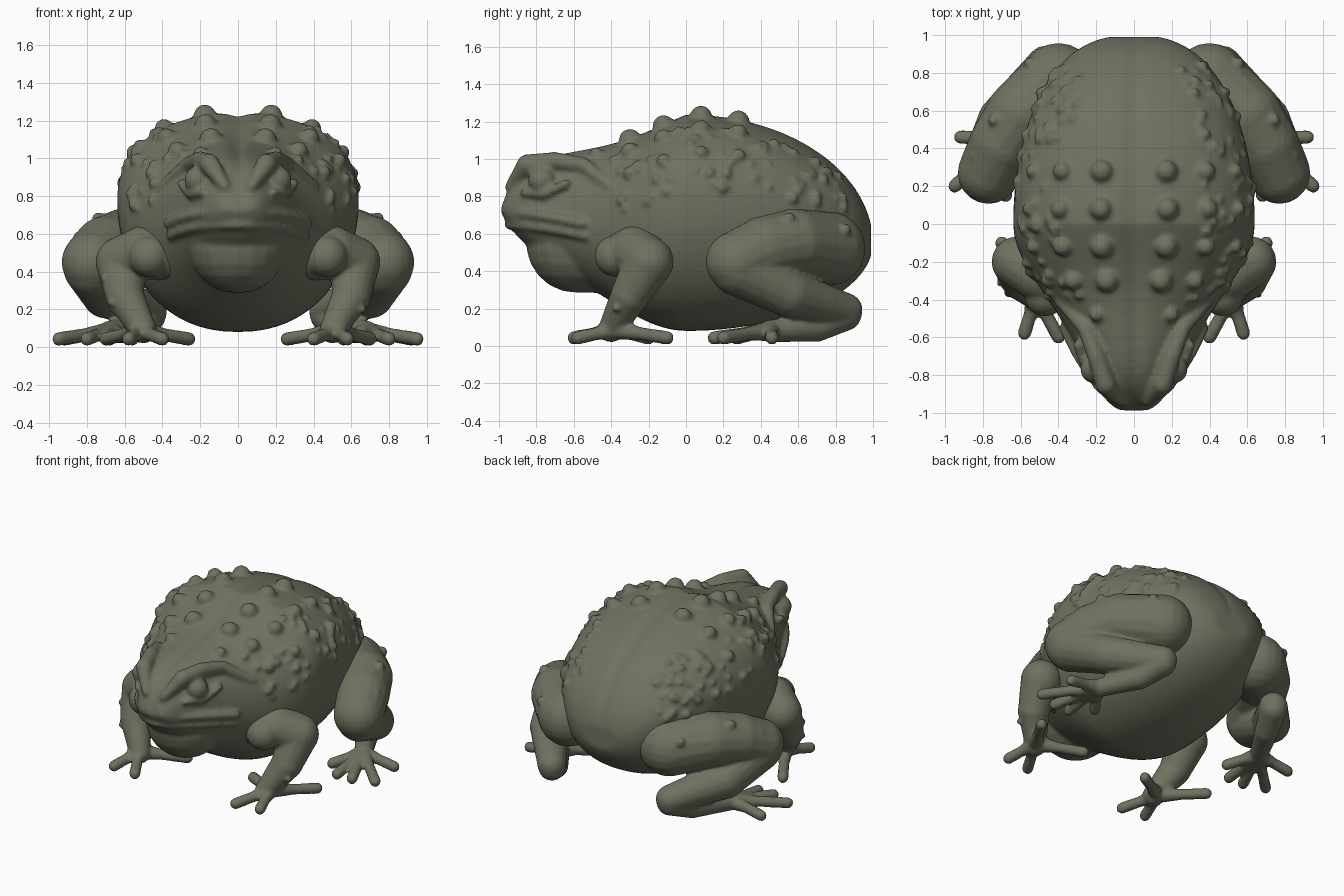
import bpy, bmesh, math, random
from mathutils import Vector, Matrix

random.seed(4)
if "Cube" in bpy.data.objects:
    bpy.data.objects.remove(bpy.data.objects["Cube"])

skin = bpy.data.materials.new("olive_skin")
skin.use_nodes = True
skin.diffuse_color = (0.165, 0.165, 0.12, 1)
shader = skin.node_tree.nodes["Principled BSDF"]
shader.inputs["Base Color"].default_value = skin.diffuse_color
shader.inputs["Roughness"].default_value = 0.7


def ball(bm, side, point, radius):
    x, y, z = point
    detail = 10 if radius < 0.05 else 20
    bmesh.ops.create_uvsphere(bm, u_segments=detail, v_segments=detail // 2 + 1,
                              radius=radius,
                              matrix=Matrix.Translation((x * side, y, z)))


def chain(bm, side, start_radius, end_radius, *points):
    """Rounded limb along the points, tapering from start to end."""
    points = [Vector(p) for p in points]
    total = sum((b - a).length for a, b in zip(points, points[1:]))
    radius = start_radius
    ball(bm, side, points[0], radius)
    for a, b in zip(points, points[1:]):
        span = b - a
        following = radius + (end_radius - start_radius) * span.length / total
        centre = (a + b) / 2
        centre.x *= side
        aim = Vector((span.x * side, span.y, span.z)).to_track_quat('Z', 'Y')
        bmesh.ops.create_cone(bm, cap_ends=True, segments=16, radius1=radius,
                              radius2=following, depth=span.length,
                              matrix=Matrix.Translation(centre) @ aim.to_matrix().to_4x4())
        ball(bm, side, b, following)
        radius = following


def finish(bm, name, voxel):
    """Fuse the overlapping volumes into one soft skin."""
    mesh = bpy.data.meshes.new(name)
    bm.to_mesh(mesh)
    bm.free()
    obj = bpy.data.objects.new(name, mesh)
    bpy.context.collection.objects.link(obj)
    fuse = obj.modifiers.new("fuse", 'REMESH')
    fuse.mode = 'VOXEL'
    fuse.voxel_size = voxel
    soften = obj.modifiers.new("soften", 'SMOOTH')
    soften.iterations = 4
    depsgraph = bpy.context.evaluated_depsgraph_get()
    baked = bpy.data.meshes.new_from_object(obj.evaluated_get(depsgraph))
    obj.modifiers.clear()
    obj.data = baked
    baked.materials.clear()
    baked.materials.append(skin)
    baked.shade_smooth()


def section(y):
    """Half width, bottom, widest height and top of the trunk at y."""
    front = min(y, 0)
    round_off = math.sqrt(1 - y * y)
    belly = math.exp(-4 * front * front)    # fades from trunk to head
    width = 0.64 * round_off ** 0.8 * (0.5 + 0.5 * belly)
    low = 0.55 - 0.47 * round_off + 0.25 * (1 - belly)
    top = 0.55 + 0.69 * round_off + 0.1 * math.sin(math.pi * front / 0.75)
    middle = low + (top - low) * (0.4 + 0.2 * belly)
    return width, low, middle, top


def surface(y, angle):
    width, low, middle, top = section(y)
    c, s = math.cos(angle), math.sin(angle)
    x = width * math.copysign(abs(c) ** 0.9, c)
    if s < 0:
        return Vector((x, y, middle + (middle - low) * s))
    groove = 0.02 * s * math.exp(-(x / 0.03) ** 2)
    return Vector((x, y, middle + (top - middle) * s ** 0.9 - groove))


# Trunk and head shell, rings closer together at both ends
body = bmesh.new()
RINGS, SIDES = 50, 64
rings = []
for k in range(RINGS + 1):
    y = -0.99 * math.cos(math.pi * k / RINGS)
    rings.append([body.verts.new(surface(y, math.tau * j / SIDES))
                  for j in range(SIDES)])
for a, b in zip(rings, rings[1:]):
    for j in range(SIDES):
        body.faces.new((a[j - 1], a[j], b[j], b[j - 1]))
body.faces.new(rings[0])
body.faces.new(rings[-1])
bmesh.ops.recalc_face_normals(body, faces=body.faces)

# Throat pouch
chain(body, 1, 0.265, 0.26, (0, -0.59, 0.55), (0, -0.4, 0.54))

for side in (1, -1):
    # Upper and lower lips sweep back along the jaw
    for drop, inset in ((0, 0), (0.065, 0.015)):
        lip = []
        for i in range(7):
            k = i / 6
            lip.append((0.37 * k - inset * k, inset - 0.96 + 0.41 * k * k,
                        0.715 - drop - 0.06 * k ** 3))
        chain(body, side, 0.028, 0.028, *lip)
    # Snout ridge, brow, and fold behind the eye
    chain(body, side, 0.03, 0.055, (0.07, -0.94, 0.85), (0.15, -0.85, 0.97))
    chain(body, side, 0.055, 0.03, (0.15, -0.85, 0.97), (0.2, -0.7, 0.99),
          (0.26, -0.55, 0.97), (0.4, -0.4, 0.85))
    # Eye and lower lid
    ball(body, side, (0.21, -0.77, 0.885), 0.075)
    chain(body, side, 0.02, 0.025, (0.19, -0.87, 0.82),
          (0.26, -0.76, 0.81), (0.3, -0.64, 0.87))
    # Rows of large warts along the back, shrinking outward
    for y in (0.28, 0.08, -0.12, -0.3):
        for angle, radius in ((1.33, 0.06), (0.95, 0.05), (0.55, 0.04)):
            ball(body, side, surface(y, angle), radius)
    ball(body, side, surface(-0.48, 1.1), 0.04)
    # Scattered flank warts
    for _ in range(80):
        spot = surface(random.uniform(-0.4, 0.85), random.uniform(0.05, 1))
        ball(body, side, spot, random.uniform(0.016, 0.032))
finish(body, "body", 0.014)


def foot_digits(bm, side, palm, tips):
    """Spread fingers or toes that bend at a raised knuckle."""
    for x, y in tips:
        tip = Vector((x, y, 0.043))
        knuckle = Vector(palm).lerp(tip, 0.5)
        knuckle.z = 0.065
        chain(bm, side, 0.055, 0.035, palm, knuckle)
        chain(bm, side, 0.035, 0.037, knuckle, tip)


for side, label in ((1, "left"), (-1, "right")):
    # Front leg: upper arm, forearm, hand
    leg = bmesh.new()
    chain(leg, side, 0.15, 0.135, (0.35, -0.3, 0.5), (0.5, -0.27, 0.5),
          (0.62, -0.2, 0.45))
    chain(leg, side, 0.135, 0.07, (0.62, -0.2, 0.45), (0.6, -0.3, 0.27),
          (0.5, -0.4, 0.09))
    ball(leg, side, (0.47, -0.38, 0.48), 0.11)
    foot_digits(leg, side, (0.52, -0.38, 0.09),
                ((0.26, -0.2), (0.4, -0.6), (0.58, -0.58), (0.7, -0.1)))
    # Forearm warts
    for i in range(7):
        drop = i / 30
        ball(leg, side, (0.72 - drop * 0.3, random.uniform(-0.3, -0.2) - drop / 2,
                         0.4 - drop), 0.02)
    finish(leg, label + "_front_leg", 0.012)

    # Hind leg: thigh, shin, folded foot
    leg = bmesh.new()
    chain(leg, side, 0.2, 0.165, (0.4, 0.76, 0.52), (0.6, 0.58, 0.55),
          (0.7, 0.42, 0.52), (0.77, 0.27, 0.45))
    chain(leg, side, 0.155, 0.095, (0.77, 0.28, 0.42), (0.7, 0.55, 0.28),
          (0.47, 0.85, 0.19))
    chain(leg, side, 0.09, 0.06, (0.47, 0.85, 0.17), (0.54, 0.7, 0.1),
          (0.68, 0.45, 0.08))
    foot_digits(leg, side, (0.68, 0.45, 0.08),
                ((0.92, 0.46), (0.95, 0.2), (0.8, 0.15), (0.68, 0.15), (0.56, 0.27)))
    # Thigh warts
    for spot in ((0.84, 0.36, 0.58), (0.74, 0.55, 0.68), (0.55, 0.85, 0.62)):
        ball(leg, side, spot, 0.035)
    finish(leg, label + "_hind_leg", 0.012)
